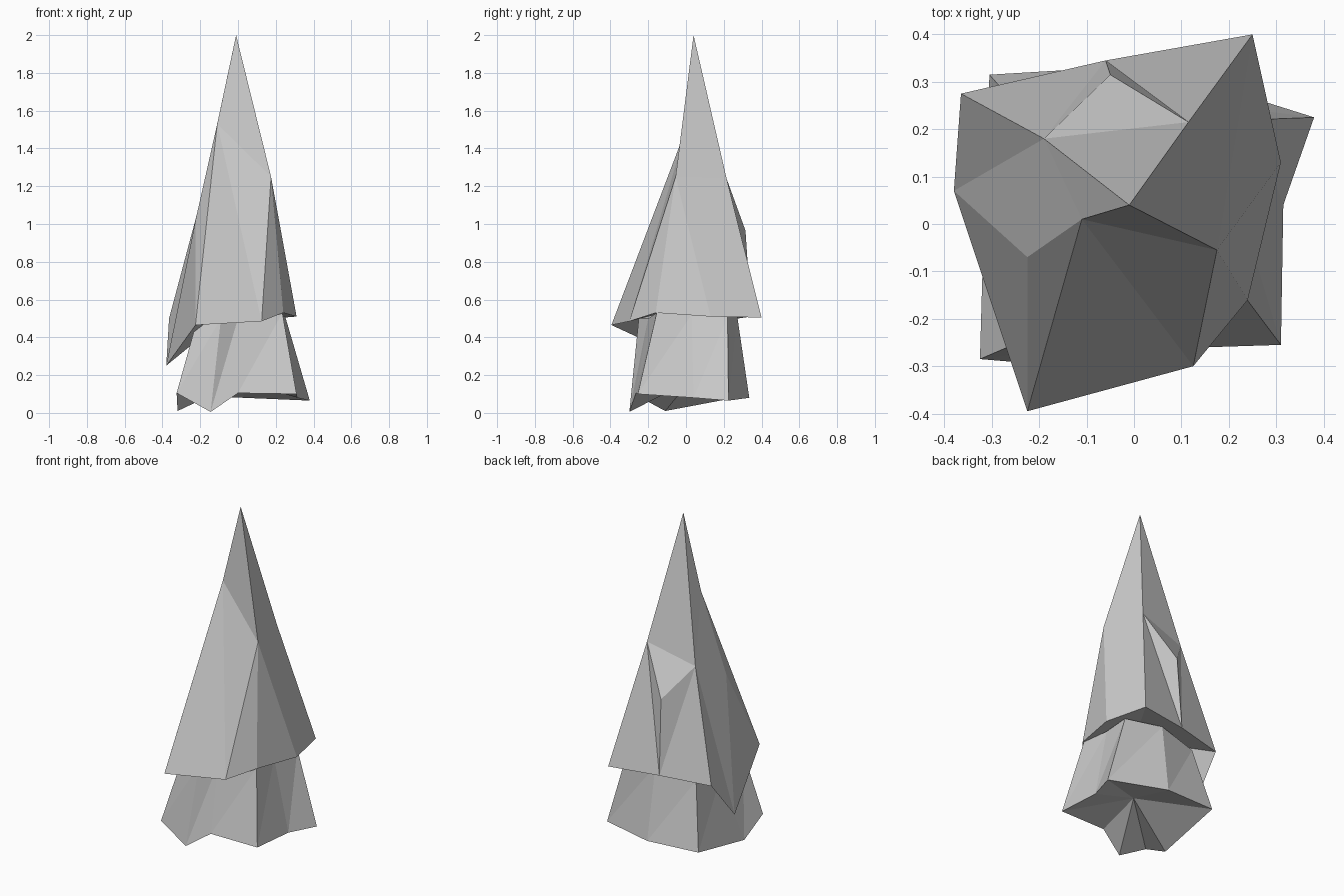
import bpy, bmesh

if "Cube" in bpy.data.objects:
    bpy.data.objects.remove(bpy.data.objects["Cube"])


def facet_mesh(name, points, faces):
    """Build a flat-shaded closed object; each face is a string of point keys."""
    bm = bmesh.new()
    v = {k: bm.verts.new(co) for k, co in points.items()}
    for f in faces:
        bm.faces.new([v[k] for k in f])
    bmesh.ops.recalc_face_normals(bm, faces=bm.faces)
    me = bpy.data.meshes.new(name)
    bm.to_mesh(me)
    bm.free()
    ob = bpy.data.objects.new(name, me)
    bpy.context.collection.objects.link(ob)
    return ob


def fan(rim, centre):
    return [rim[i] + rim[(i + 1) % len(rim)] + centre for i in range(len(rim))]


# Upper foliage: apex, shoulder bends, notch at the back, and ragged rim
upper = {
    'a': (-.01, .04, 2.0),
    'P': (.175, -.055, 1.25), 'Q': (-.11, .01, 1.53), 'R': (-.225, -.07, 1.02),
    'S': (-.19, .18, 1.155), 'N': (.115, .215, 1.24), 'T': (-.05, .315, .965),
    'C': (-.225, -.395, .465), 'E': (.125, -.30, .485), 'F': (.24, -.16, .53),
    'G': (.31, .13, .51), 'A': (.25, .40, .505), 'U': (-.06, .345, .51),
    'B': (-.365, .275, .50), 'D': (-.38, .07, .25),
    'o': (0, 0, .56),
}
sides = "aQP QCE QEP PEF PFG aPN PGA PAN aNS NTS NUT NAU STU SUB SBD SDR SRQ aSQ RDC QRC"
facet_mesh("upper_foliage", upper, sides.split() + fan("CEFGAUBD", 'o'))

# Lower foliage: (rim point, matching top point) going round the tree
lower_pairs = [
    ((.38, .225, .065), (.25, .22, .51)),
    ((.03, .335, .08), (.02, .27, .52)),
    ((-.305, .315, .09), (-.23, .23, .48)),
    ((-.32, -.11, .01), (-.23, -.01, .42)),
    ((-.325, -.285, .105), (-.22, -.24, .48)),
    ((-.145, -.30, .005), (-.09, -.25, .50)),
    ((0, -.265, .105), (0, -.20, .50)),
    ((.31, -.255, .10), (.235, -.155, .53)),
    ((.315, .04, .08), (.225, .03, .52)),
]
rim, top = "abcdefghi", "ABCDEFGHI"
lower = {'o': (.02, .02, .17), 'O': (0, 0, .57)}
for k, t, (p, q) in zip(rim, top, lower_pairs):
    lower[k], lower[t] = p, q
skirt = []
for i in range(9):
    j = (i + 1) % 9
    skirt += [rim[i] + rim[j] + top[j], rim[i] + top[j] + top[i]]
facet_mesh("lower_foliage", lower, skirt + fan(rim, 'o') + fan(top, 'O'))
